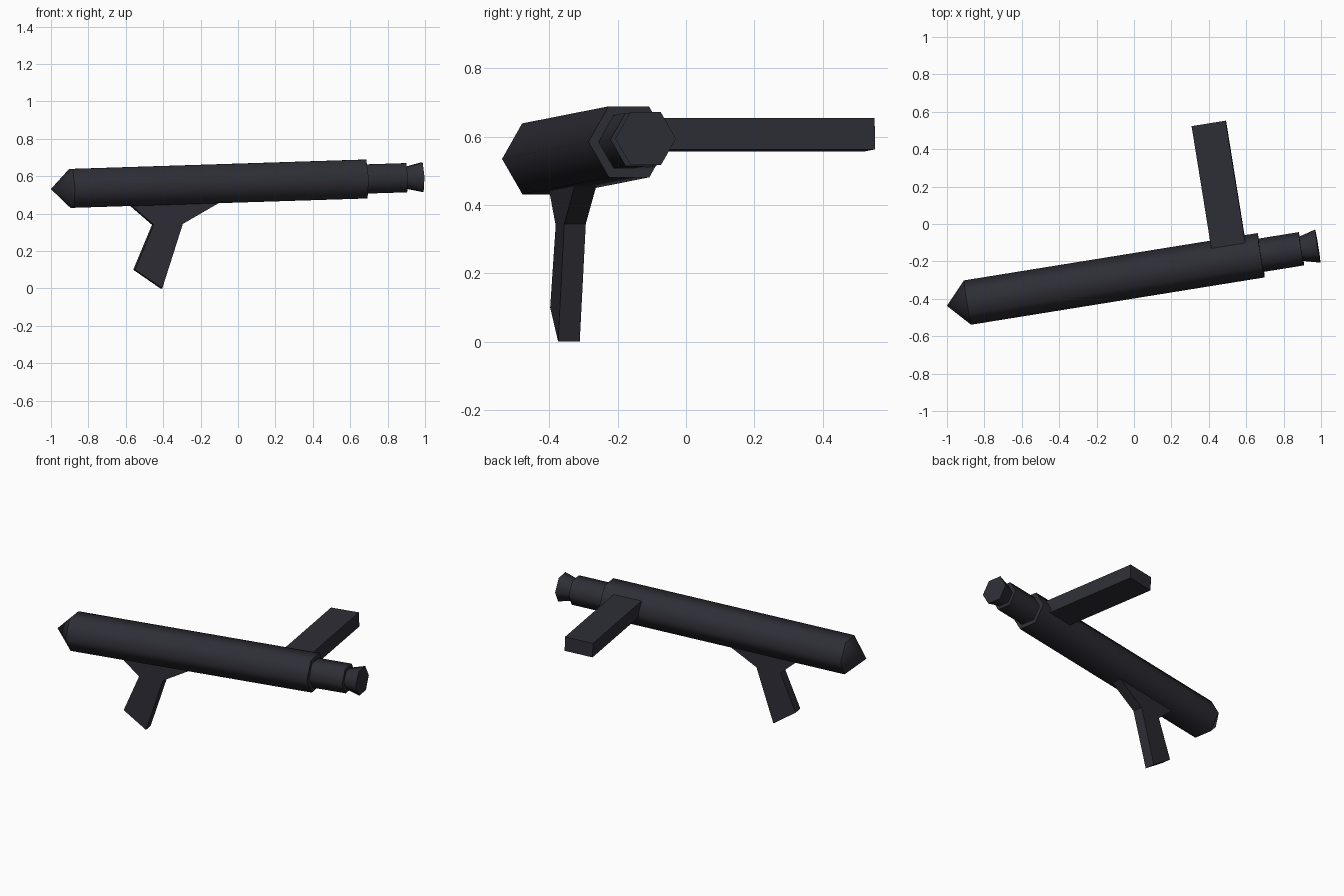
import bpy, bmesh, math
from mathutils import Vector, Matrix

if "Cube" in bpy.data.objects:
    bpy.data.objects.remove(bpy.data.objects["Cube"])

gunmetal = bpy.data.materials.new("dark_blue_grey")
gunmetal.diffuse_color = (0.027, 0.027, 0.037, 1)
gunmetal.use_nodes = True
gunmetal.node_tree.nodes["Principled BSDF"].inputs["Base Color"].default_value = gunmetal.diffuse_color

# Frame of the tube: local X along the axis, Y sideways, origin at the nose rim
origin = Vector((-0.89, -0.42, 0.535))
ax = Vector((1.57, 0.253, 0.05)).normalized()
side = Vector((-ax.y, ax.x, 0)).normalized()
up = ax.cross(side)
tube_frame = Matrix.Translation(origin) @ Matrix((ax, side, up)).transposed().to_4x4()


def finish(name, bm, frame):
    bmesh.ops.recalc_face_normals(bm, faces=bm.faces)
    bm.transform(frame)
    mesh = bpy.data.meshes.new(name)
    bm.to_mesh(mesh)
    bm.free()
    mesh.materials.append(gunmetal)
    obj = bpy.data.objects.new(name, mesh)
    bpy.context.collection.objects.link(obj)
    return obj


def hex_tube(name, s0, r0, s1, r1):
    """Six-sided tube along the axis: smooth sides, sharp flat caps, r = 0 is a point."""
    bm = bmesh.new()
    rings = []
    for s, r in ((s0, r0), (s1, r1)):
        n = 6 if r else 1
        rings.append([bm.verts.new((s, r * math.cos(i * math.pi / 3), r * math.sin(i * math.pi / 3)))
                      for i in range(n)])
    a, b = rings
    for i in range(6):
        j = (i + 1) % 6
        quad = [a[i % len(a)], a[j % len(a)], b[j % len(b)], b[i % len(b)]]
        bm.faces.new(list(dict.fromkeys(quad))).smooth = True
    for ring in rings:
        if len(ring) == 6:
            cap = bm.faces.new(ring)
            for e in cap.edges:
                e.smooth = False
    return finish(name, bm, tube_frame)


def extruded(name, outline, half, frame):
    """Outline in local XZ, extruded by half to both sides along local Y."""
    bm = bmesh.new()
    face = bm.faces.new([bm.verts.new((x, -half, z)) for x, z in outline])
    res = bmesh.ops.extrude_face_region(bm, geom=[face])
    verts = [v for v in res["geom"] if isinstance(v, bmesh.types.BMVert)]
    bmesh.ops.translate(bm, verts=verts, vec=(0, 2 * half, 0))
    return finish(name, bm, frame)


# Tube, nose and muzzle
hex_tube("nose_cone", -0.112, 0, 0, 0.12)
hex_tube("main_body", 0, 0.12, 1.591, 0.12)
hex_tube("barrel", 1.57, 0.09, 1.809, 0.09)
hex_tube("muzzle_flare", 1.805, 0.065, 1.898, 0.09)

# Side magazine: box standing square to the tube
bm = bmesh.new()
bmesh.ops.create_cube(bm, size=1)
bm.transform(Matrix.Diagonal((0.184, 0.70, 0.092, 1)))
basis = Matrix((ax, side, up)).transposed().to_4x4()
centre = Vector((0.40, 0.538, 0.606)) - side * 0.35
finish("side_magazine", bm, Matrix.Translation(centre) @ basis)

# Grip: upright profile with flared top, turned in line with the tube
heading = math.atan2(ax.y, ax.x)
k = 1 / math.cos(heading)
profile = [(-0.41, 0.0), (-0.30, 0.345), (-0.11, 0.455), (-0.11, 0.50),
           (-0.57, 0.50), (-0.57, 0.44), (-0.455, 0.34), (-0.555, 0.10)]
grip_frame = Matrix.Translation((origin.x, origin.y, 0)) @ Matrix.Rotation(heading, 4, 'Z')
extruded("grip", [((x - origin.x) * k, z) for x, z in profile], 0.032, grip_frame)
